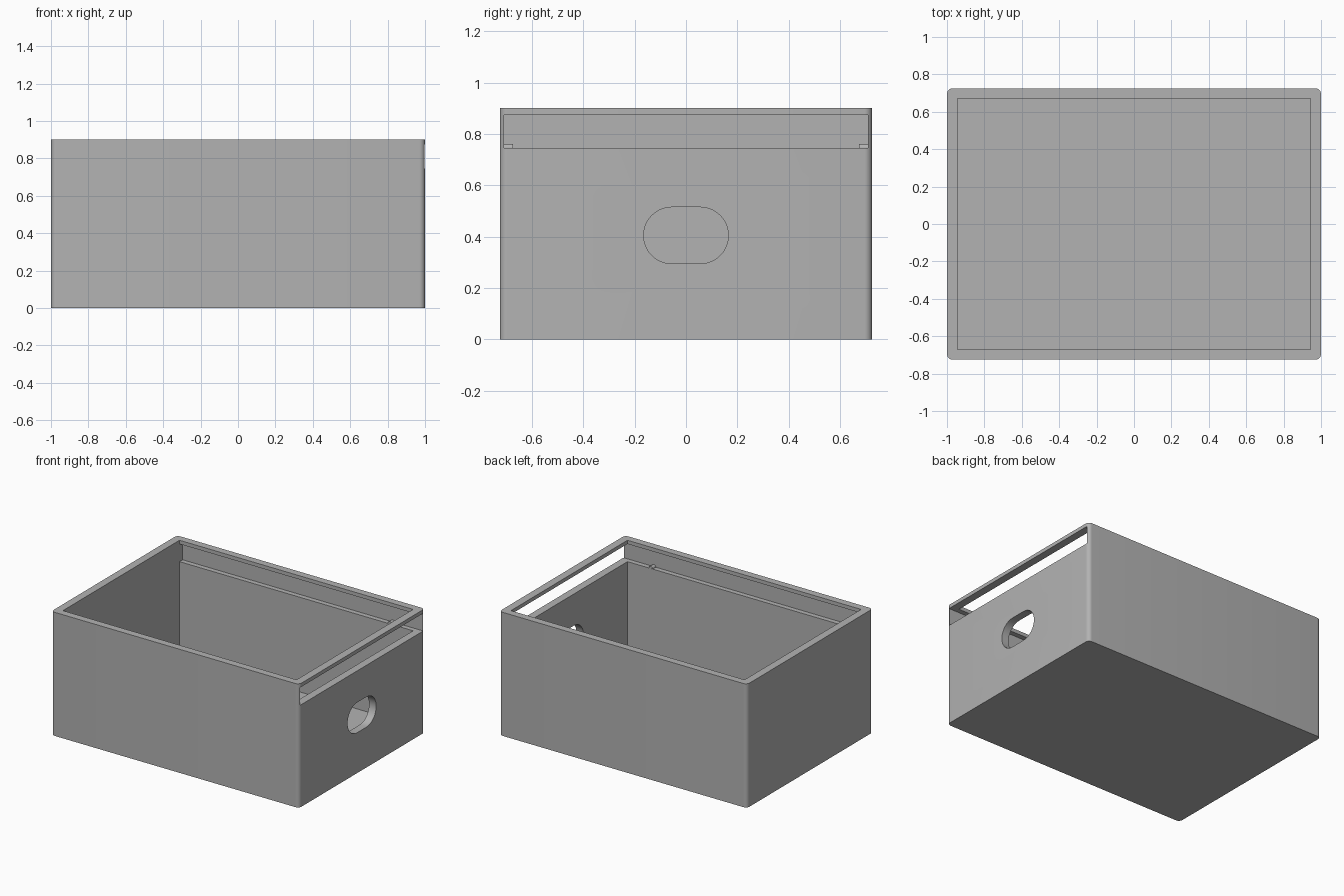
import bpy
import bmesh
import math
from mathutils import Matrix, Vector

cube = bpy.data.objects.get("Cube")
if cube:
    bpy.data.objects.remove(cube, do_unlink=True)

# Overall sizes
HX, HY, TOP = 1.0, 0.725, 0.902
CAV_X, CAV_Y, FLOOR = 0.943, 0.672, 0.055
SLOT_Y, SLOT_LOW, SLOT_HIGH = 0.708, 0.746, 0.875

grey = bpy.data.materials.new("plain_grey")
grey.use_nodes = True
GREY = (0.448, 0.448, 0.448, 1)
grey.diffuse_color = GREY
grey.node_tree.nodes["Principled BSDF"].inputs["Base Color"].default_value = GREY


def finish(name, bm):
    bmesh.ops.recalc_face_normals(bm, faces=bm.faces)
    mesh = bpy.data.meshes.new(name)
    bm.to_mesh(mesh)
    bm.free()
    mesh.materials.append(grey)
    obj = bpy.data.objects.new(name, mesh)
    bpy.context.collection.objects.link(obj)
    return obj


def block(name, low, high, radius=0):
    """Box between two corners, with optional rounded upright edges."""
    low, high = Vector(low), Vector(high)
    bm = bmesh.new()
    bmesh.ops.create_cube(bm, size=1)
    bmesh.ops.scale(bm, vec=high - low, verts=bm.verts)
    bmesh.ops.translate(bm, vec=(low + high) / 2, verts=bm.verts)
    if radius:
        upright = [e for e in bm.edges
                   if abs(e.verts[0].co.z - e.verts[1].co.z) > 0.1]
        bmesh.ops.bevel(bm, geom=upright, offset=radius, segments=8,
                        profile=0.5, affect='EDGES')
    return finish(name, bm)


def capsule_prism(name, half_flat, radius, z, x0, x1):
    """Stadium outline in the y-z plane, extruded along x."""
    bm = bmesh.new()
    steps = 20
    ring = []
    for side in (1, -1):
        for i in range(steps + 1):
            a = math.pi * i / steps - side * math.pi / 2
            ring.append(bm.verts.new((x0, side * half_flat + radius * math.cos(a),
                                      z + radius * math.sin(a))))
    face = bm.faces.new(ring)
    new = bmesh.ops.extrude_face_region(bm, geom=[face])["geom"]
    bmesh.ops.translate(bm, vec=(x1 - x0, 0, 0),
                        verts=[v for v in new if isinstance(v, bmesh.types.BMVert)])
    return finish(name, bm)


def activate(obj):
    bpy.ops.object.select_all(action='DESELECT')
    obj.select_set(True)
    bpy.context.view_layer.objects.active = obj


def cut(target, cutter):
    cutter.hide_render = True
    mod = target.modifiers.new("cut", 'BOOLEAN')
    mod.operation = 'DIFFERENCE'
    mod.solver = 'EXACT'
    mod.object = cutter
    activate(target)
    bpy.ops.object.modifier_apply(modifier=mod.name)
    bpy.data.objects.remove(cutter, do_unlink=True)


# Box body with rounded upright corners
body = block("box_body", (-HX, -HY, 0), (HX, HY, TOP), 0.03)

# Open storage cavity, lid slot through the left end, and cable hole
cut(body, block("cavity_cutter", (-CAV_X, -CAV_Y, FLOOR), (CAV_X, CAV_Y, 1.1)))
cut(body, block("slot_cutter", (-CAV_X, -SLOT_Y, SLOT_LOW), (1.1, SLOT_Y, SLOT_HIGH)))
cut(body, capsule_prism("hole_cutter", 0.055, 0.11, 0.405, 0.8, 1.1))
activate(body)
bpy.ops.object.shade_smooth_by_angle(angle=math.radians(30))

# Small rounded catches on the two lid ledges
for side, name in ((1, "back_lid_catch"), (-1, "front_lid_catch")):
    bm = bmesh.new()
    bmesh.ops.create_cone(bm, cap_ends=True, segments=24, radius1=0.016,
                          radius2=0.016, depth=0.035)
    bmesh.ops.rotate(bm, verts=bm.verts, cent=(0, 0, 0),
                     matrix=Matrix.Rotation(math.pi / 2, 3, 'X'))
    bmesh.ops.translate(bm, vec=(0.755, side * 0.6905, SLOT_LOW), verts=bm.verts)
    catch = finish(name, bm)
    activate(catch)
    bpy.ops.object.shade_smooth_by_angle(angle=math.radians(30))
